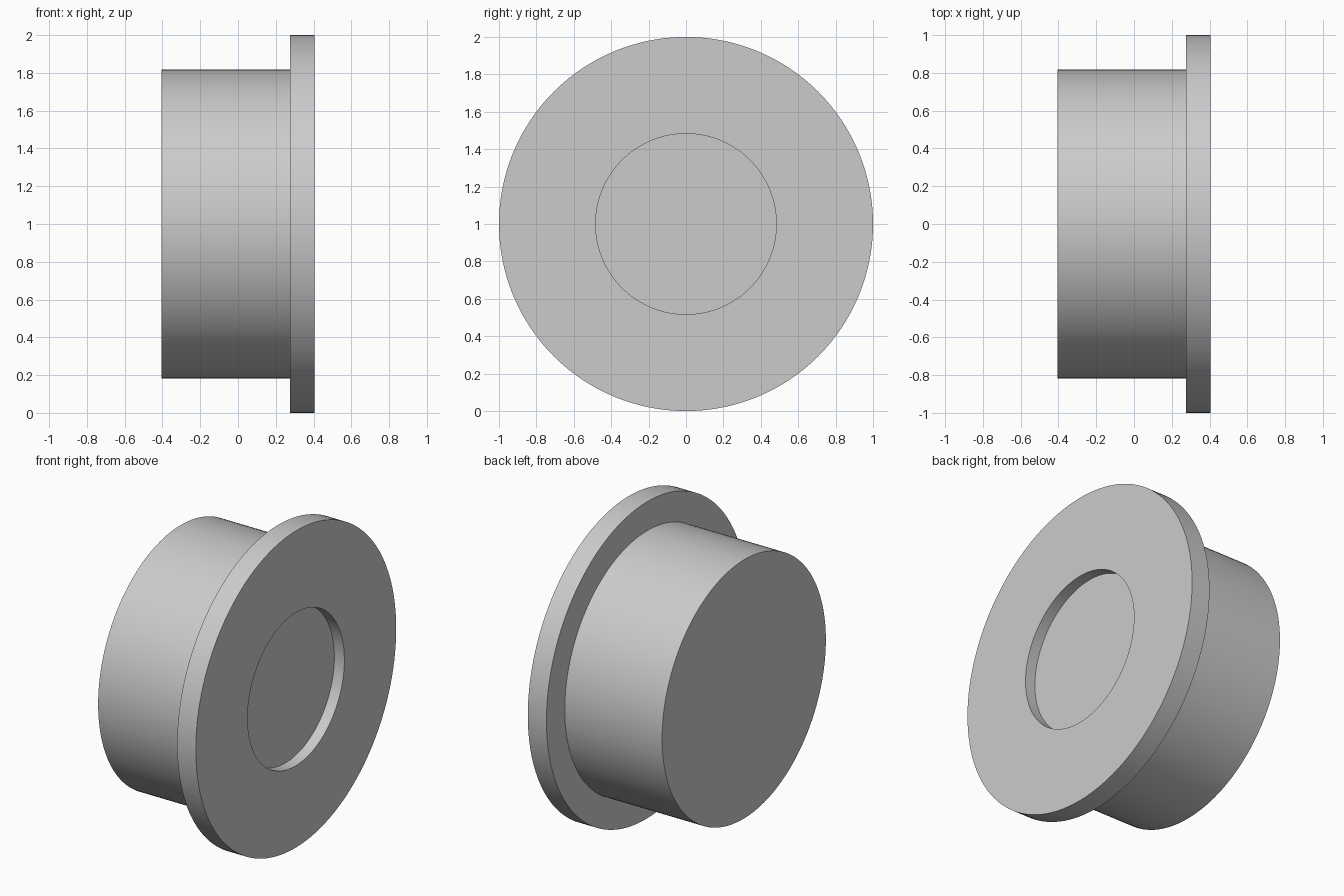
import bpy, bmesh
from math import cos, sin, tau, radians

cube = bpy.data.objects.get("Cube")
if cube:
    bpy.data.objects.remove(cube, do_unlink=True)

SEGMENTS = 128
CENTRE_Z = 1.0

# Single plain grey
grey = bpy.data.materials.new("light_grey")
grey.use_nodes = True
colour = (0.6, 0.6, 0.6, 1)
grey.diffuse_color = colour
grey.node_tree.nodes["Principled BSDF"].inputs["Base Color"].default_value = colour


def turned_part(name, profile):
    """Turn an (x, radius) profile about the x axis, with flat end caps."""
    bm = bmesh.new()
    rings = []
    for x, radius in profile:
        rings.append([bm.verts.new((x, radius * cos(tau * i / SEGMENTS),
                                    radius * sin(tau * i / SEGMENTS)))
                      for i in range(SEGMENTS)])
    for a, b in zip(rings, rings[1:]):
        for i in range(SEGMENTS):
            j = (i + 1) % SEGMENTS
            bm.faces.new((a[i], a[j], b[j], b[i]))
    bm.faces.new(rings[0])
    bm.faces.new(rings[-1])
    bmesh.ops.recalc_face_normals(bm, faces=bm.faces)
    mesh = bpy.data.meshes.new(name)
    bm.to_mesh(mesh)
    bm.free()
    mesh.materials.append(grey)
    obj = bpy.data.objects.new(name, mesh)
    obj.location.z = CENTRE_Z
    bpy.context.collection.objects.link(obj)
    bpy.ops.object.select_all(action="DESELECT")
    obj.select_set(True)
    bpy.context.view_layer.objects.active = obj
    bpy.ops.object.shade_smooth_by_angle(angle=radians(30))
    return obj


# Plug body, wide flange and shallow round recess, turned as one solid
turned_part("flanged_plug", [
    (-0.405, 0.817),   # closed end of body
    (0.275, 0.817),    # body meets flange
    (0.275, 1.0),      # flange back
    (0.405, 1.0),      # flange face
    (0.405, 0.483),    # recess rim
    (0.335, 0.483),    # recess floor
])
